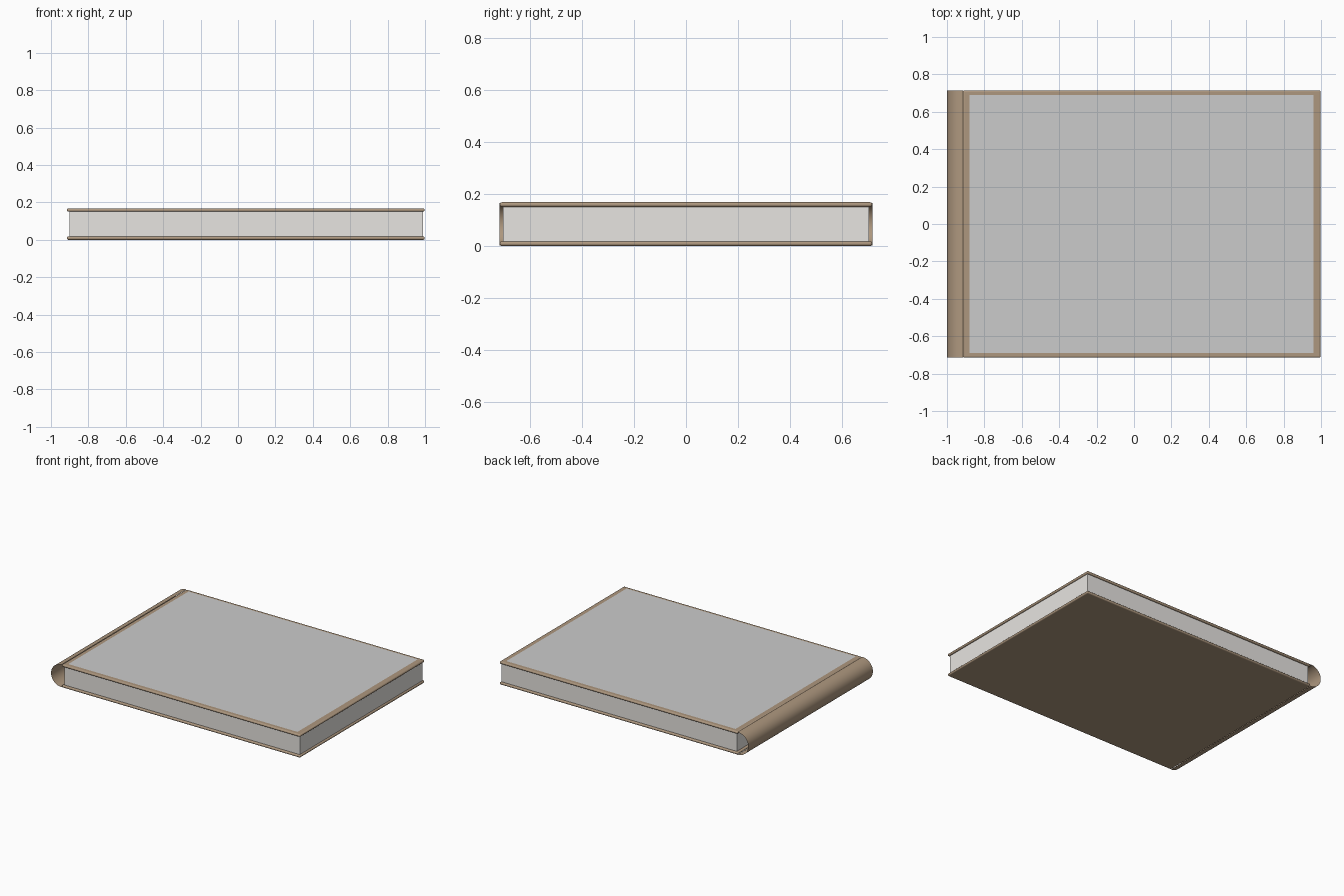
import bpy, bmesh, math

if "Cube" in bpy.data.objects:
    bpy.data.objects.remove(bpy.data.objects["Cube"])


def material(name, color):
    m = bpy.data.materials.new(name)
    m.diffuse_color = color
    m.use_nodes = True
    m.node_tree.nodes["Principled BSDF"].inputs["Base Color"].default_value = m.diffuse_color
    return m


LEATHER = material("tan_leather", (0.42, 0.31, 0.21, 1))
PAPER = material("paper", (0.80, 0.78, 0.75, 1))


def box(name, x, y, z, mat=None, bevel=0):
    """Box from (min, max) ranges, with optional rounded edges."""
    bpy.ops.mesh.primitive_cube_add(
        size=1, location=[(r[0] + r[1]) / 2 for r in (x, y, z)])
    o = bpy.context.object
    o.name = name
    o.scale = [r[1] - r[0] for r in (x, y, z)]
    bpy.ops.object.transform_apply(location=False, rotation=False, scale=True)
    if mat:
        o.data.materials.append(mat)
    if bevel:
        b = o.modifiers.new("round_edges", 'BEVEL')
        b.width, b.segments = bevel, 3
        bpy.ops.object.shade_smooth_by_angle(angle=math.radians(40))
    return o


W, H = 0.715, 0.168      # half width along y, closed thickness
T = 0.018                # cover board thickness
HINGE = -0.915           # where the spine meets the boards

# Cover boards
for name, z in (("back_cover", 0), ("front_cover", H - T)):
    box(name, (HINGE, 0.998), (-W, W), (z, z + T), LEATHER, 0.008)

# Page block
box("pages", (-0.90, 0.988), (-0.703, 0.703), (T - 0.002, H - T + 0.002), PAPER)

# Thin grey panel on the front cover
bpy.ops.mesh.primitive_plane_add(size=1, location=(0.04, 0, H + 0.002))
panel = bpy.context.object
panel.name = "cover_panel"
panel.scale = (1.84, 1.378, 1)
bpy.ops.object.transform_apply(location=False, rotation=False, scale=True)

# Rounded spine: an open half-round sheet swept along y
bm = bmesh.new()
rows = []
N = 20
for i in range(N + 1):
    a = math.pi / 2 + math.pi * i / N
    x = HINGE + (1 + HINGE) * math.cos(a)
    z = H / 2 + (H / 2 - 0.002) * math.sin(a)
    rows.append([bm.verts.new((x, y, z)) for y in (-W, W)])
for (a, b), (c, d) in zip(rows, rows[1:]):
    bm.faces.new((a, b, d, c))
bm.normal_update()
if sum(f.normal.x for f in bm.faces) > 0:
    bmesh.ops.reverse_faces(bm, faces=bm.faces[:])
mesh = bpy.data.meshes.new("spine")
bm.to_mesh(mesh)
bm.free()
mesh.materials.append(LEATHER)
mesh.shade_smooth()
spine = bpy.data.objects.new("spine", mesh)
bpy.context.collection.objects.link(spine)
